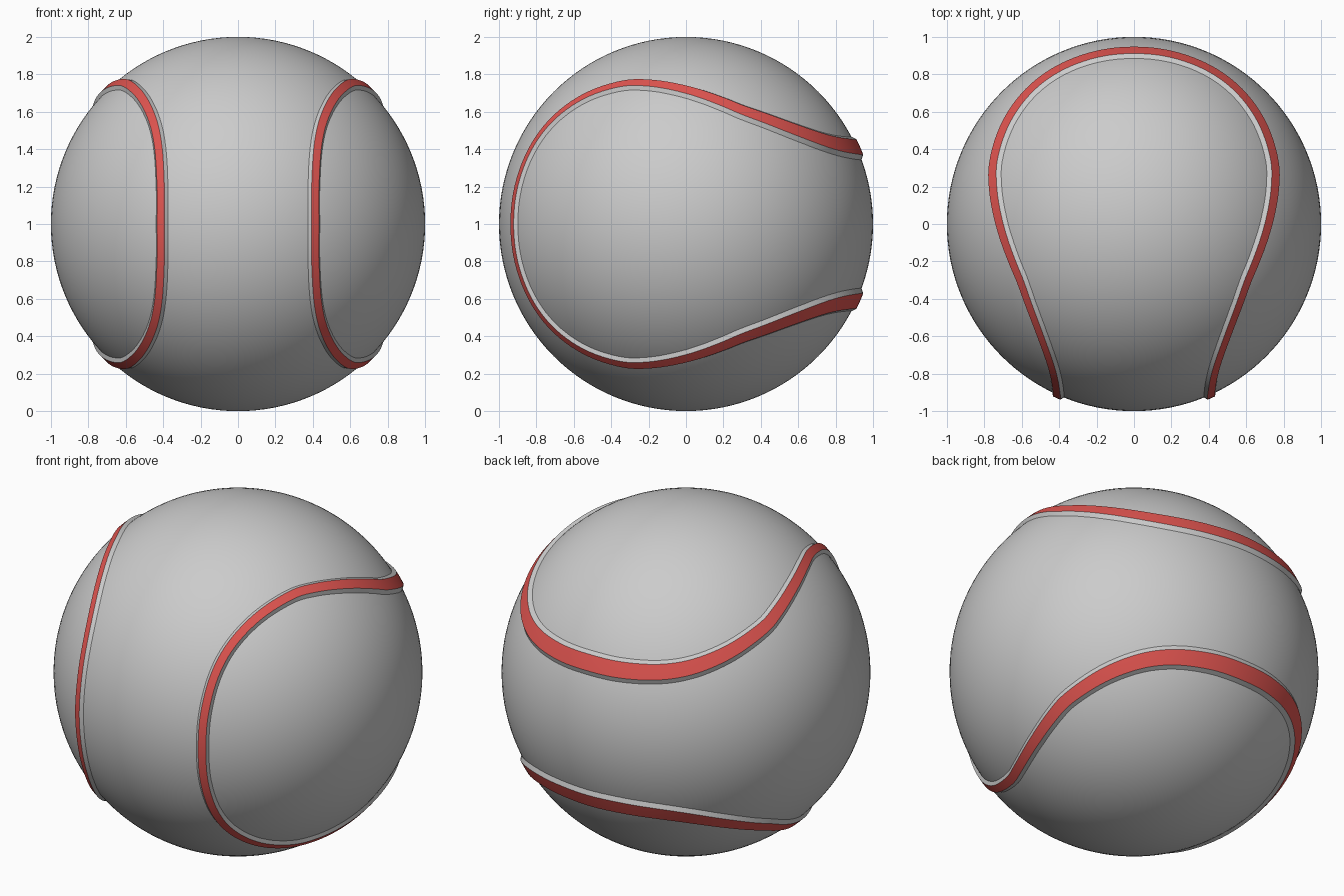
import bpy, bmesh, math
from mathutils import Vector

if "Cube" in bpy.data.objects:
    bpy.data.objects.remove(bpy.data.objects["Cube"])

CENTRE = Vector((0, 0, 1))

# Ball body
bpy.ops.mesh.primitive_uv_sphere_add(segments=128, ring_count=64, radius=1, location=CENTRE)
ball = bpy.context.object
ball.name = "ball"
bpy.ops.object.shade_smooth()

# Seam centreline: one eighth as (x, z) on the unit sphere, front (-y) half
eighth = [Vector((x, -math.sqrt(1 - x * x - z * z), z)) for x, z in
          [(.406, 0), (.406, .2), (.418, .4), (.45, .55), (.51, .67), (.585, .738), (.64, .742)]]
eighth.append(Vector((1, 0, 1)).normalized())
# front-to-back symmetry swaps x and z
quarter = eighth + [Vector((p.z, -p.y, p.x)) for p in reversed(eighth[:-1])]


def flip(pts, sx, sz):
    return [Vector((p.x * sx, p.y, p.z * sz)) for p in pts]


rev = quarter[::-1]
keys = (quarter[:-1] + flip(rev, -1, 1)[:-1]
        + flip(quarter, -1, -1)[:-1] + flip(rev, 1, -1)[:-1])


def smooth_loop(pts, steps):
    """Closed Catmull-Rom loop, projected on the unit sphere."""
    out, n = [], len(pts)
    for i in range(n):
        a, b, c, d = (pts[(i + k) % n] for k in (-1, 0, 1, 2))
        for s in range(steps):
            t = s / steps
            p = (2 * b + (c - a) * t + (2 * a - 5 * b + 4 * c - d) * t * t
                 + (3 * b - a - 3 * c + d) * t ** 3) / 2
            out.append(p.normalized())
    return out


path = smooth_loop(keys, 6)


def band(name, section):
    """Sweep a list of (side offset, radius) points, section(y), along the seam."""
    bm = bmesh.new()
    n = len(path)
    rows = []
    for i, p in enumerate(path):
        tangent = path[(i + 1) % n] - path[i - 1]
        side = p.cross(tangent).normalized()
        rows.append([bm.verts.new((p + side * s).normalized() * r) for s, r in section(p.y)])
    for i in range(n):
        a, b = rows[i], rows[(i + 1) % n]
        for j in range(len(a) - 1):
            bm.faces.new((a[j], b[j], b[j + 1], a[j + 1]))
    mesh = bpy.data.meshes.new(name)
    for f in bm.faces:
        if f.normal.length == 0:
            f.normal_update()
        if f.normal.dot(f.calc_center_median()) < 0:
            f.normal_flip()
    bm.to_mesh(mesh)
    bm.free()
    ob = bpy.data.objects.new(name, mesh)
    ob.location = CENTRE
    bpy.context.collection.objects.link(ob)
    bpy.ops.object.select_all(action='DESELECT')
    ob.select_set(True)
    bpy.context.view_layer.objects.active = ob
    bpy.ops.object.shade_smooth_by_angle(angle=math.radians(25))
    return ob


def half_width(y):
    return (.055 + .025 * y + .012 * y * y) / 2


def slope(y):
    return .021 + .006 * y


TOP, BASE = 1.018, .997

# Red raised seam face, wider toward the back
seam = band("seam", lambda y: [(-half_width(y), TOP), (0, TOP), (half_width(y), TOP)])
red = bpy.data.materials.new("seam_red")
red.diffuse_color = (0.75, 0.09, 0.08, 1)
red.use_nodes = True
red.node_tree.nodes["Principled BSDF"].inputs["Base Color"].default_value = red.diffuse_color
seam.data.materials.append(red)

# Grey sloped edges on both sides of the seam
for name, sgn in (("seam_edge_inner", 1), ("seam_edge_outer", -1)):
    band(name, lambda y, k=sgn: [(k * half_width(y), TOP),
                                 (k * (half_width(y) + slope(y)), BASE)])
